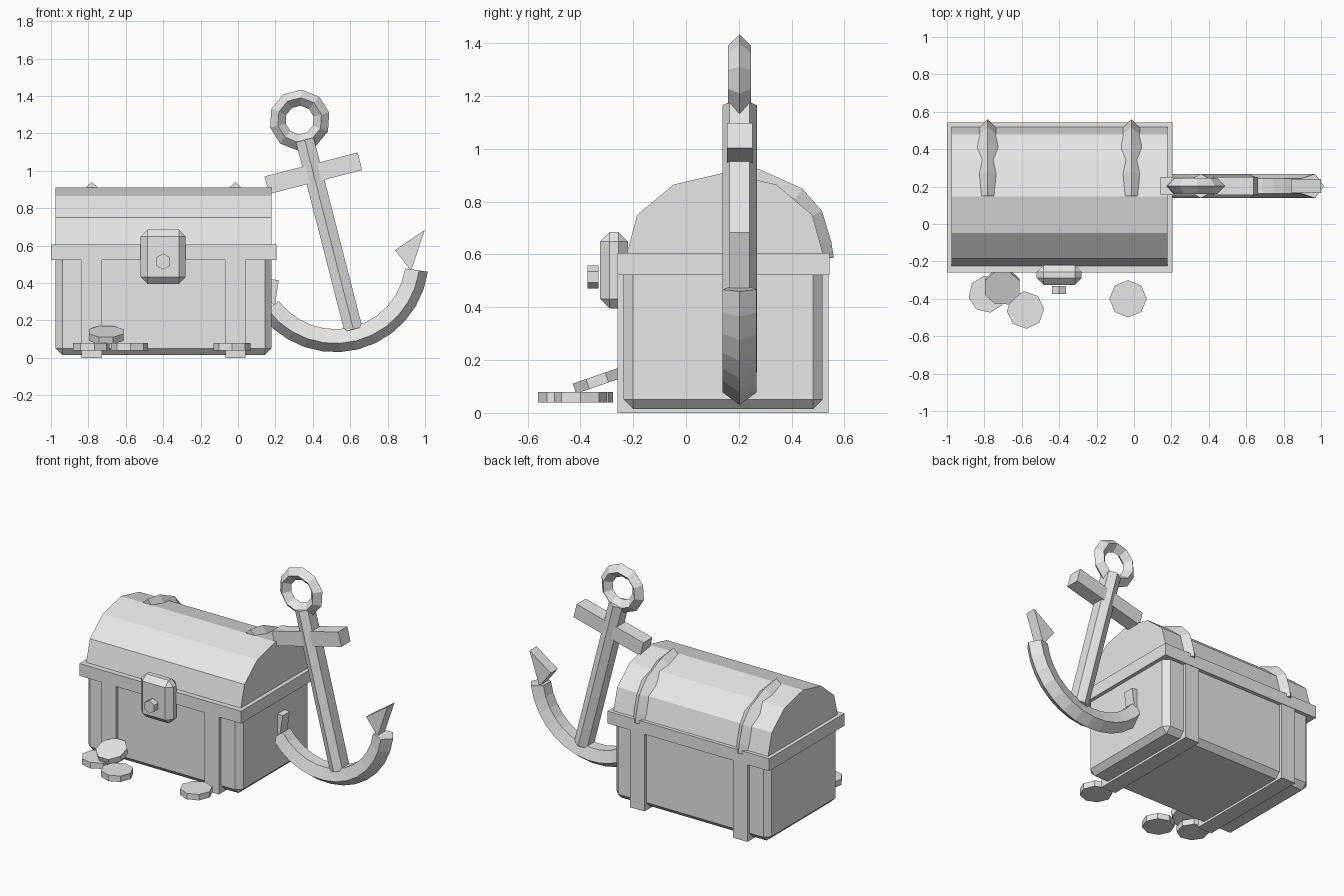
import bpy, bmesh
from math import sin, cos, pi, radians
from mathutils import Matrix, Vector

cube = bpy.data.objects.get("Cube")
if cube:
    bpy.data.objects.remove(cube, do_unlink=True)

grey = bpy.data.materials.new("plain_grey")
grey.use_nodes = True
grey.diffuse_color = (0.8, 0.8, 0.8, 1)
grey.node_tree.nodes["Principled BSDF"].inputs["Base Color"].default_value = (0.8, 0.8, 0.8, 1)


def finish(name, bm, matrix=None):
    if matrix:
        bm.transform(matrix)
    bmesh.ops.recalc_face_normals(bm, faces=bm.faces)
    mesh = bpy.data.meshes.new(name)
    bm.to_mesh(mesh)
    bm.free()
    mesh.materials.append(grey)
    obj = bpy.data.objects.new(name, mesh)
    bpy.context.collection.objects.link(obj)
    return obj


def box(name, x, y, z, bevel=0, matrix=None):
    """Box from (min, max) pairs, with optional chamfered edges."""
    bm = bmesh.new()
    bmesh.ops.create_cube(bm, size=1)
    for v in bm.verts:
        v.co = Vector([(a + b) / 2 + c * (b - a) for (a, b), c in zip((x, y, z), v.co)])
    if bevel:
        bmesh.ops.bevel(bm, geom=bm.edges[:], offset=bevel, segments=1, affect='EDGES')
    return finish(name, bm, matrix)


def loft(name, rings, closed=False, matrix=None):
    """Skin a row of equal cross-sections; cap the ends unless closed."""
    bm = bmesh.new()
    rows = [[bm.verts.new(p) for p in ring] for ring in rings]
    n = len(rows[0])
    pairs = list(zip(rows, rows[1:])) + ([(rows[-1], rows[0])] if closed else [])
    for a, b in pairs:
        for i in range(n):
            j = (i + 1) % n
            bm.faces.new((a[i], a[j], b[j], b[i]))
    if not closed:
        bm.faces.new(rows[0])
        bm.faces.new(rows[-1])
    return finish(name, bm, matrix)


def arc_ring(angle, radius, section_radius, sides):
    """Regular section in the x-z plane sweep, one corner pointing outward."""
    ring = []
    for k in range(sides):
        t = 2 * pi * k / sides
        r = radius + section_radius * cos(t)
        ring.append((r * cos(angle), section_radius * sin(t), r * sin(angle)))
    return ring


def disc(name, sides, radius, depth, matrix):
    bm = bmesh.new()
    bmesh.ops.create_cone(bm, cap_ends=True, segments=sides, radius1=radius,
                          radius2=radius, depth=depth)
    return finish(name, bm, matrix)


# Chest body and rim
box("chest_body", (-0.975, 0.18), (-0.237, 0.518), (0.015, 0.59), 0.036)
box("chest_rim", (-1.0, 0.205), (-0.26, 0.543), (0.522, 0.605))

# Faceted barrel lid
lid = [(-0.225, 0.6), (-0.185, 0.75), (-0.047, 0.865), (0.147, 0.91),
       (0.342, 0.865), (0.478, 0.75), (0.52, 0.6)]
loft("chest_lid", [[(x, y, z) for y, z in lid] for x in (-0.975, 0.178)])

# Bands around the body, and ridged straps over the back of the lid
ridge = [(0.15, 0.94), (0.28, 0.922), (0.44, 0.85), (0.515, 0.765), (0.55, 0.65), (0.56, 0.588)]
for side, x in (("right", -0.782), ("left", -0.014)):
    box("body_band_" + side, (x - 0.054, x + 0.054), (-0.26, 0.54), (0, 0.55))
    rings = []
    for i, p in enumerate(ridge):
        a, b = ridge[max(i - 1, 0)], ridge[min(i + 1, len(ridge) - 1)]
        along = Vector((b[0] - a[0], b[1] - a[1])).normalized()
        y, z = p[0] - 0.05 * -along.y, p[1] - 0.05 * along.x
        if i == 0:
            y = p[0]
        rings.append([(x, *p), (x + 0.054, y, z), (x - 0.054, y, z)])
    loft("lid_strap_" + side, rings)

# Lock
box("lock_plate", (-0.52, -0.28), (-0.325, -0.22), (0.395, 0.685), 0.036)
disc("lock_knob", 6, 0.043, 0.042,
     Matrix.Translation((-0.4, -0.353, 0.515)) @ Matrix.Rotation(pi / 2, 4, 'X'))

# Coins on the ground, one leaning on the others
for i, (x, y, z, tilt, turn) in enumerate([
        (-0.785, -0.375, 0.06, 0, 10), (-0.58, -0.46, 0.06, 0, 3),
        (-0.032, -0.4, 0.06, 0, 0), (-0.705, -0.335, 0.122, 19, 22)]):
    disc("coin_%d" % (i + 1), 8, 0.1, 0.04,
         Matrix.Translation((x, y, z)) @ Matrix.Rotation(radians(tilt), 4, 'X')
         @ Matrix.Rotation(radians(turn), 4, 'Z'))

# Anchor, built upright around its arm centre and then leaned over
lean = Matrix.Translation((0.52, 0.203, 0.53)) @ Matrix.Rotation(radians(-14.4), 4, 'Y')

shank = [(0, -0.065), (0.049, -0.038), (0.049, 0.038),
         (0, 0.065), (-0.049, 0.038), (-0.049, -0.038)]
loft("anchor_shank", [[(x, y, z) for x, y in shank] for z in (-0.39, 0.656)], matrix=lean)

box("anchor_stock", (-0.257, 0.257), (-0.048, 0.048), (0.423, 0.52), matrix=lean)

arm = [arc_ring(radians(-157.6 + 135.2 * i / 12), 0.432, 0.068, 5) for i in range(13)]
loft("anchor_arms", arm, matrix=lean)

hoop = [arc_ring(2 * pi * i / 10, 0.12, 0.043, 4) for i in range(10)]
loft("anchor_ring", hoop, True, lean @ Matrix.Translation((0, 0, 0.765)))

fluke = [(0.503, 0.031), (0.321, -0.036), (0.376, -0.164)]
for side, s in (("left", 1), ("right", -1)):
    loft("anchor_fluke_" + side,
         [[(s * x, y, z) for x, z in fluke] for y in (-0.038, 0.038)], matrix=lean)
